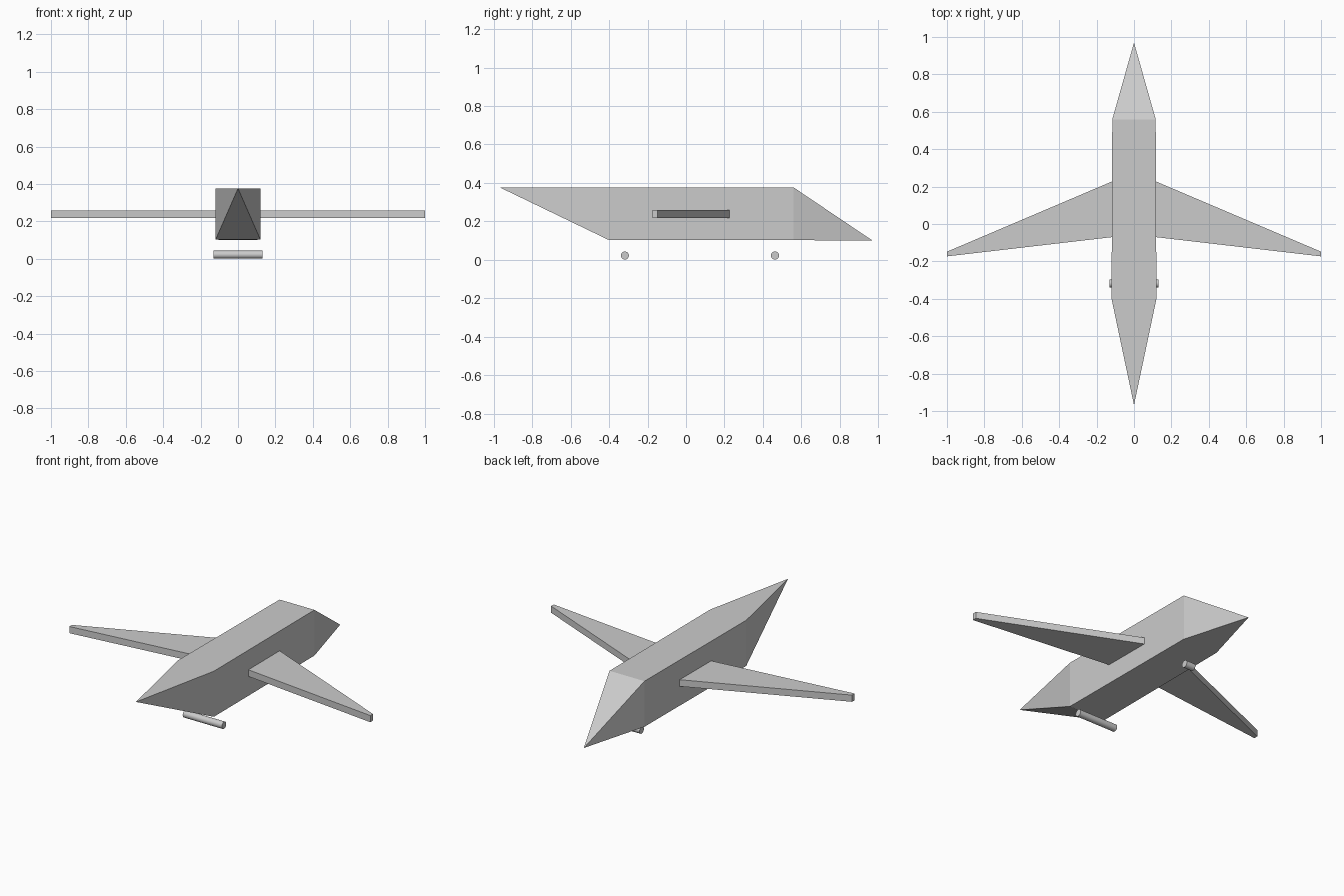
import bpy, bmesh
from math import pi

if "Cube" in bpy.data.objects:
    bpy.data.objects.remove(bpy.data.objects["Cube"])


def make_object(name, bm):
    bmesh.ops.recalc_face_normals(bm, faces=bm.faces)
    mesh = bpy.data.meshes.new(name)
    bm.to_mesh(mesh)
    bm.free()
    obj = bpy.data.objects.new(name, mesh)
    bpy.context.collection.objects.link(obj)
    return obj


def cone_cap(bm, ring, tip):
    apex = bm.verts.new(tip)
    for a, b in zip(ring, ring[1:] + ring[:1]):
        bm.faces.new((a, b, apex))


# Fuselage: box section with a nose point at the top and a tail point at the bottom
bm = bmesh.new()
LOW, HIGH = 0.102, 0.376
rings = []
for y, w in ((-0.40, 0.12), (0.56, 0.116)):
    rings.append([bm.verts.new((x, y, z)) for x, z in
                  ((-w, LOW), (w, LOW), (w, HIGH), (-w, HIGH))])
front, back = rings
for i in range(4):
    j = (i + 1) % 4
    bm.faces.new((front[i], front[j], back[j], back[i]))
cone_cap(bm, front, (0, -0.968, HIGH))
cone_cap(bm, back, (0, 0.97, 0.10))
make_object("fuselage", bm)

# Swept wings: flat plan extruded upward, one per side
plan = [(0.116, 0.228), (0.116, -0.07), (1.0, -0.173), (1.0, -0.148)]
for name, side in (("right_wing", 1), ("left_wing", -1)):
    bm = bmesh.new()
    face = bm.faces.new([bm.verts.new((side * x, y, 0.218)) for x, y in plan])
    ext = bmesh.ops.extrude_face_region(bm, geom=[face])
    top = [v for v in ext["geom"] if isinstance(v, bmesh.types.BMVert)]
    bmesh.ops.translate(bm, verts=top, vec=(0, 0, 0.04))
    make_object(name, bm)

# Wheels: a wide front roller and a narrow rear one
for name, y, width in (("front_roller", -0.318, 0.26), ("rear_wheel", 0.463, 0.06)):
    bpy.ops.mesh.primitive_cylinder_add(vertices=24, radius=0.021, depth=width,
                                        location=(0, y, 0.022), rotation=(0, pi / 2, 0))
    bpy.context.object.name = name
    bpy.ops.object.shade_smooth_by_angle()
